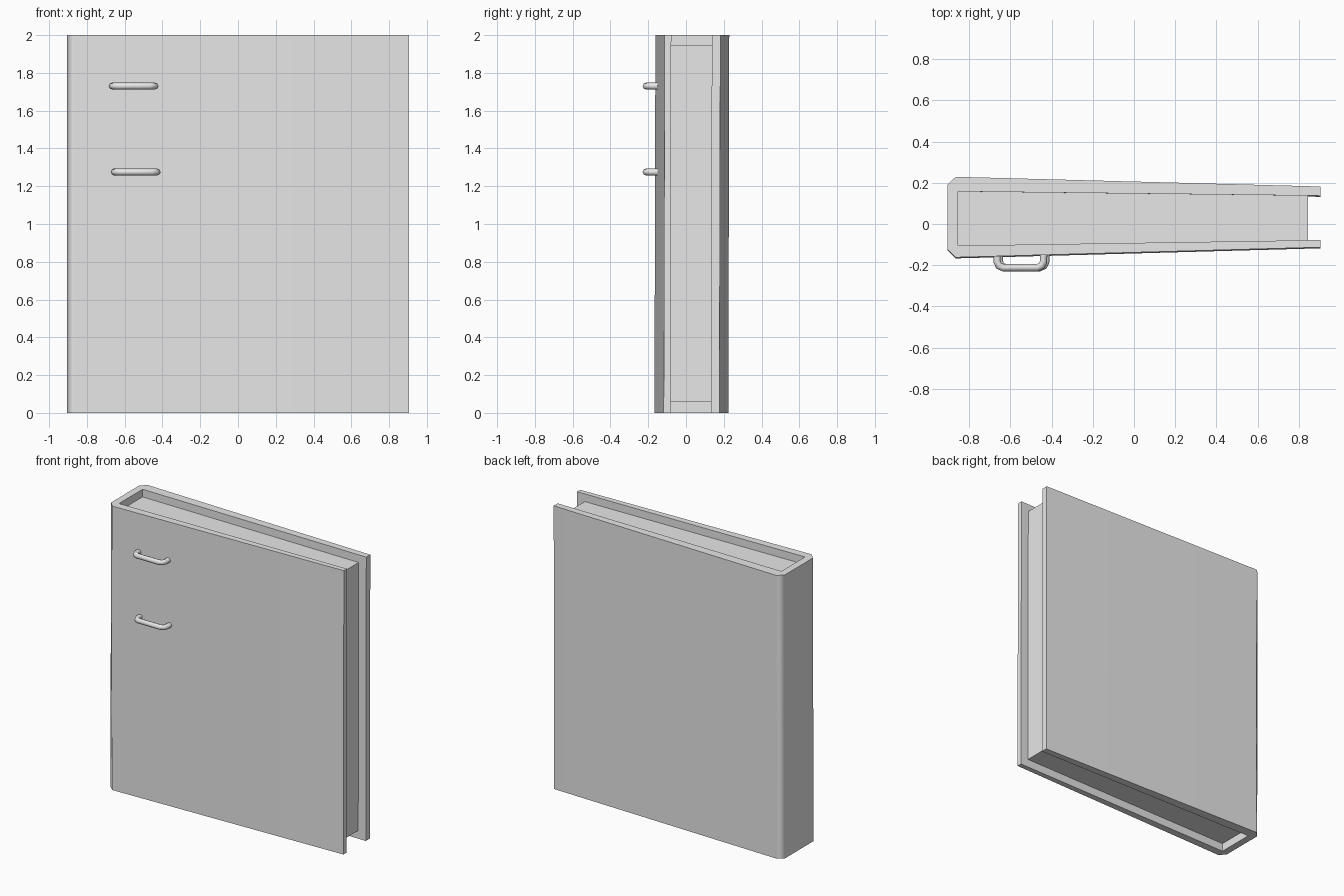
import bpy, bmesh, math

default_cube = bpy.data.objects.get("Cube")
if default_cube:
    bpy.data.objects.remove(default_cube, do_unlink=True)

LEAN = 0.0025  # slight forward lean of the foot of the binder

gray = bpy.data.materials.new("plain light gray")
gray.use_nodes = True
gray.diffuse_color = (0.8, 0.8, 0.8, 1)
gray.node_tree.nodes["Principled BSDF"].inputs["Base Color"].default_value = (0.8, 0.8, 0.8, 1)


def activate(obj):
    bpy.ops.object.select_all(action='DESELECT')
    obj.select_set(True)
    bpy.context.view_layer.objects.active = obj


def upright_prism(name, outline, bottom, top):
    """Extrude a plan outline upward into a solid."""
    bm = bmesh.new()
    face = bm.faces.new([bm.verts.new((x, y, bottom)) for x, y in outline])
    raised = bmesh.ops.extrude_face_region(bm, geom=[face])["geom"]
    for v in raised:
        if isinstance(v, bmesh.types.BMVert):
            v.co.z = top
    for v in bm.verts:
        v.co.y -= LEAN * (2 - v.co.z)
    bmesh.ops.recalc_face_normals(bm, faces=bm.faces)
    mesh = bpy.data.meshes.new(name)
    bm.to_mesh(mesh)
    bm.free()
    mesh.materials.append(gray)
    obj = bpy.data.objects.new(name, mesh)
    bpy.context.collection.objects.link(obj)
    return obj


def handle(name, x, z):
    """Bent tube pull with rounded corners, mounted on the front board."""
    half, bend, front, root = 0.113, 0.03, -0.212, -0.145
    side = [(half, root), (half, front + bend),
            (half - 0.3 * bend, front + 0.3 * bend), (half - bend, front)]
    path = [(-px, py) for px, py in side] + side[::-1]
    curve = bpy.data.curves.new(name, 'CURVE')
    curve.dimensions = '3D'
    curve.bevel_depth = 0.018
    curve.bevel_resolution = 2
    curve.use_fill_caps = True
    spline = curve.splines.new('POLY')
    spline.points.add(len(path) - 1)
    for point, (px, py) in zip(spline.points, path):
        point.co = (x + px, py, z, 1)
    curve.materials.append(gray)
    obj = bpy.data.objects.new(name, curve)
    bpy.context.collection.objects.link(obj)
    activate(obj)
    bpy.ops.object.convert(target='MESH')
    bpy.ops.object.shade_smooth_by_angle(angle=math.radians(50))


# Cover: two tapering boards joined by a chamfered spine
cover = upright_prism("cover", [
    (0.905, 0.182), (-0.865, 0.229), (-0.905, 0.192),
    (-0.905, -0.123), (-0.865, -0.162), (0.905, -0.113),
    (0.905, -0.078), (-0.855, -0.105), (-0.855, 0.158), (0.905, 0.137)], 0, 2)
activate(cover)
bpy.ops.object.shade_smooth_by_angle(angle=math.radians(60))
weighted = cover.modifiers.new("flat boards", 'WEIGHTED_NORMAL')
weighted.keep_sharp = True

# Page block set back from the top, bottom and open edge
upright_prism("page_block", [
    (0.845, 0.138), (-0.855, 0.158), (-0.855, -0.105), (0.845, -0.079)], 0.057, 1.946)

# Two pulls near the spine
handle("upper_handle", -0.552, 1.73)
handle("lower_handle", -0.541, 1.275)
